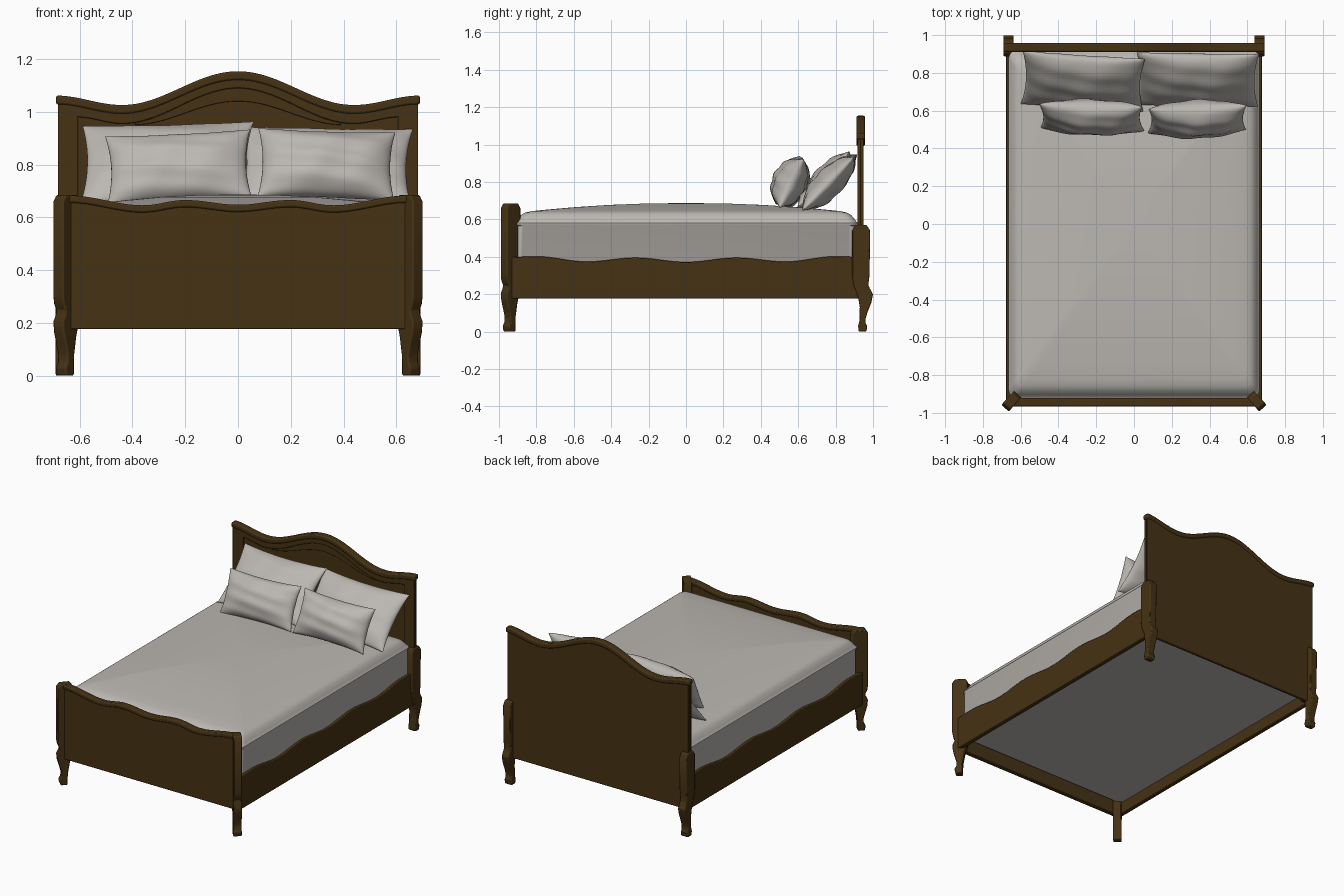
import bpy, bmesh, math
from mathutils import Matrix, Vector

if "Cube" in bpy.data.objects:
    bpy.data.objects.remove(bpy.data.objects["Cube"])


def material(name, rgb):
    m = bpy.data.materials.new(name)
    m.diffuse_color = (*rgb, 1)
    m.use_nodes = True
    m.node_tree.nodes["Principled BSDF"].inputs["Base Color"].default_value = m.diffuse_color
    return m


WOOD = material("dark wood", (0.06, 0.032, 0.007))
LINEN = material("grey linen", (0.50, 0.475, 0.445))


def finish(bm, name, mat, bevel=0, angle=35):
    bmesh.ops.recalc_face_normals(bm, faces=bm.faces)
    me = bpy.data.meshes.new(name)
    bm.to_mesh(me)
    bm.free()
    ob = bpy.data.objects.new(name, me)
    bpy.context.collection.objects.link(ob)
    me.materials.append(mat)
    if bevel:
        b = ob.modifiers.new("bevel", "BEVEL")
        b.width, b.segments, b.limit_method = bevel, 2, "ANGLE"
        b.angle_limit = math.radians(40)
    bpy.ops.object.select_all(action="DESELECT")
    ob.select_set(True)
    bpy.context.view_layer.objects.active = ob
    bpy.ops.object.shade_smooth_by_angle(angle=math.radians(angle))
    return ob


def wave(points):
    """Smooth symmetric curve through the given crests and dips."""
    def f(x):
        x = abs(x)
        for (x0, z0), (x1, z1) in zip(points, points[1:]):
            if x <= x1:
                return z0 + (z1 - z0) * (1 - math.cos(math.pi * (x - x0) / (x1 - x0))) / 2
        return points[-1][1]
    return f


def band(name, lo, hi, a0, a1, d0, d1, n=64, along="x", bevel=0.004):
    """Board running from a0 to a1 between curves lo and hi, d0 to d1 thick."""
    bm = bmesh.new()
    rows = []
    for i in range(n + 1):
        a = a0 + (a1 - a0) * i / n
        sec = [(d0, lo(a)), (d1, lo(a)), (d1, hi(a)), (d0, hi(a))]
        rows.append([bm.verts.new((a, d, z) if along == "x" else (d, a, z)) for d, z in sec])
    for r, s in zip(rows, rows[1:]):
        for k in range(4):
            bm.faces.new((r[k], r[(k + 1) % 4], s[(k + 1) % 4], s[k]))
    bm.faces.new(rows[0])
    bm.faces.new(rows[-1])
    return finish(bm, name, WOOD, bevel)


def level(z):
    return lambda a: z


# Headboard: back panel, raised frame, arch moulding and top cap
head_top = wave([(0, 1.15), (0.44, 1.022), (0.69, 1.058)])
inner_top = wave([(0, 1.09), (0.44, 0.955), (0.61, 0.98)])
arch_low = wave([(0, 1.04), (0.40, 0.95), (0.61, 0.978)])
band("headboard_panel", level(0.18), head_top, -0.683, 0.683, 0.932, 0.95)
band("headboard_top_frame", inner_top, head_top, -0.683, 0.683, 0.916, 0.935)
band("headboard_arch_moulding", arch_low, inner_top, -0.39, 0.39, 0.924, 0.935, bevel=0.002)
band("headboard_cap", lambda x: head_top(x) - 0.03, lambda x: head_top(x) + 0.004,
     -0.69, 0.69, 0.911, 0.957, bevel=0.008)
for side, s in (("left", -1), ("right", 1)):
    a, b = sorted((s * 0.606, s * 0.683))
    band("headboard_stile_" + side, level(0.18), head_top, a, b, 0.916, 0.935, n=12)

# Footboard with wavy cap
foot_top = wave([(0, 0.645), (0.2, 0.663), (0.36, 0.643), (0.64, 0.68)])
band("footboard", level(0.177), foot_top, -0.65, 0.65, -0.96, -0.928)
band("footboard_cap", lambda x: foot_top(x) - 0.025, lambda x: foot_top(x) + 0.003,
     -0.645, 0.645, -0.966, -0.922, bevel=0.007)

# Side rails
rail_top = wave([(0, 0.372), (0.27, 0.395), (0.53, 0.374), (0.80, 0.402), (0.95, 0.398)])
for side, s in (("left", -1), ("right", 1)):
    a, b = sorted((s * 0.648, s * 0.678))
    band("side_rail_" + side, level(0.177), rail_top, -0.935, 0.925, a, b, along="y")

# Legs: profile (outward distance, height) extruded sideways
FRONT = [(0.033, 0.685), (0.05, 0.66), (0.05, 0.30), (0.045, 0.27), (0.034, 0.25), (0.036, 0.232),
         (0.05, 0.205), (0.046, 0.165), (0.033, 0.12), (0.022, 0.08), (0.024, 0.05),
         (0.036, 0.03), (0.03, 0), (-0.014, 0), (-0.014, 0.04), (-0.016, 0.08),
         (-0.028, 0.15), (-0.045, 0.21), (-0.05, 0.25), (-0.05, 0.66), (-0.033, 0.685)]
BACK = [(0.03, 0.57), (0.05, 0.54), (0.046, 0.30), (0.04, 0.25), (0.048, 0.23), (0.065, 0.20),
        (0.056, 0.155), (0.038, 0.11), (0.025, 0.07), (0.025, 0.045), (0.034, 0.03), (0.03, 0),
        (-0.012, 0), (-0.015, 0.03), (-0.007, 0.06), (-0.006, 0.13), (-0.016, 0.19),
        (-0.04, 0.25), (-0.047, 0.30), (-0.047, 0.54), (-0.03, 0.57)]


def leg(name, profile, origin, out, thick):
    out = Vector(out).normalized()
    across = out.cross(Vector((0, 0, 1))) * thick
    bm = bmesh.new()
    start = Vector(origin) - across / 2
    f = bm.faces.new([bm.verts.new(start + out * u + Vector((0, 0, z))) for u, z in profile])
    ext = bmesh.ops.extrude_face_region(bm, geom=[f])["geom"]
    bmesh.ops.translate(bm, vec=across, verts=[g for g in ext if isinstance(g, bmesh.types.BMVert)])
    finish(bm, name, WOOD, 0.006)


for side, s in (("left", -1), ("right", 1)):
    leg("front_leg_" + side, FRONT, (s * 0.649, -0.938, 0), (s, -1.1, 0), 0.053)
    leg("back_leg_" + side, BACK, (s * 0.664, 0.935, 0), (0, 1, 0), 0.054)

# Mattress: rounded rectangle rings (inset fraction, height) closed by a dome
RINGS = [(0.01, 0.255), (0, 0.265), (0, 0.565), (-0.006, 0.57), (-0.006, 0.58), (0.002, 0.585),
         (0.012, 0.598), (0.035, 0.623), (0.06, 0.636), (0.1, 0.644), (0.2, 0.653),
         (0.35, 0.665), (0.55, 0.677), (0.75, 0.684), (0.9, 0.686)]
bm = bmesh.new()
loops = []
for f, z in RINGS:
    ring = []
    for cx, cy, a0 in ((1, 1, 0), (-1, 1, 90), (-1, -1, 180), (1, -1, 270)):
        for k in range(7):
            a = math.radians(a0 + 15 * k)
            x = cx * 0.615 + 0.045 * math.cos(a)
            y = cy * 0.87 + 0.045 * math.sin(a)
            ring.append(bm.verts.new((x * (1 - f), y * (1 - f), z)))
    loops.append(ring)
for r, s in zip(loops, loops[1:]):
    for k in range(len(r)):
        j = (k + 1) % len(r)
        bm.faces.new((r[k], r[j], s[j], s[k]))
bm.faces.new(loops[0])
bm.faces.new(loops[-1])
finish(bm, "mattress", LINEN, angle=40)


# Pillows: pinched cushions with pointed corners and soft creases
def pillow(name, w, h, t, loc, lean, yaw, roll, seed, n=28):
    bm = bmesh.new()
    for side in (1, -1):
        grid = []
        for i in range(n + 1):
            for j in range(n + 1):
                u = math.sin(math.pi / 2 * (2 * i / n - 1))
                v = math.sin(math.pi / 2 * (2 * j / n - 1))
                fill = max(0, (1 - u * u) * (1 - v * v))
                crease = 1 + 0.10 * math.sin(5 * u + 4 * v + seed) * math.sin(6 * v - 3 * u + seed * 2)
                grid.append(bm.verts.new((w / 2 * u * (1 - 0.07 * (1 - v * v)),
                                          h / 2 * v * (1 - 0.09 * (1 - u * u)),
                                          side * t / 2 * fill ** 0.5 * crease)))
        for i in range(n):
            for j in range(n):
                a = i * (n + 1) + j
                bm.faces.new((grid[a], grid[a + 1], grid[a + n + 2], grid[a + n + 1]))
    bmesh.ops.remove_doubles(bm, verts=bm.verts, dist=0.00005)
    rot = [Matrix.Rotation(math.radians(d), 4, ax) for d, ax in ((yaw, "Z"), (lean, "X"), (roll, "Z"))]
    bm.transform(Matrix.Translation(loc) @ rot[0] @ rot[1] @ rot[2])
    finish(bm, name, LINEN, angle=60)


pillow("back_pillow_left", 0.65, 0.41, 0.15, (-0.27, 0.755, 0.805), 47, -5, 2, 1)
pillow("back_pillow_right", 0.65, 0.40, 0.15, (0.335, 0.765, 0.795), 46, 0, -1, 2.5)
pillow("front_pillow_left", 0.55, 0.29, 0.17, (-0.225, 0.565, 0.79), 64, -3, 3, 4)
pillow("front_pillow_right", 0.52, 0.29, 0.18, (0.335, 0.555, 0.80), 64, 3, -2, 5.2)
